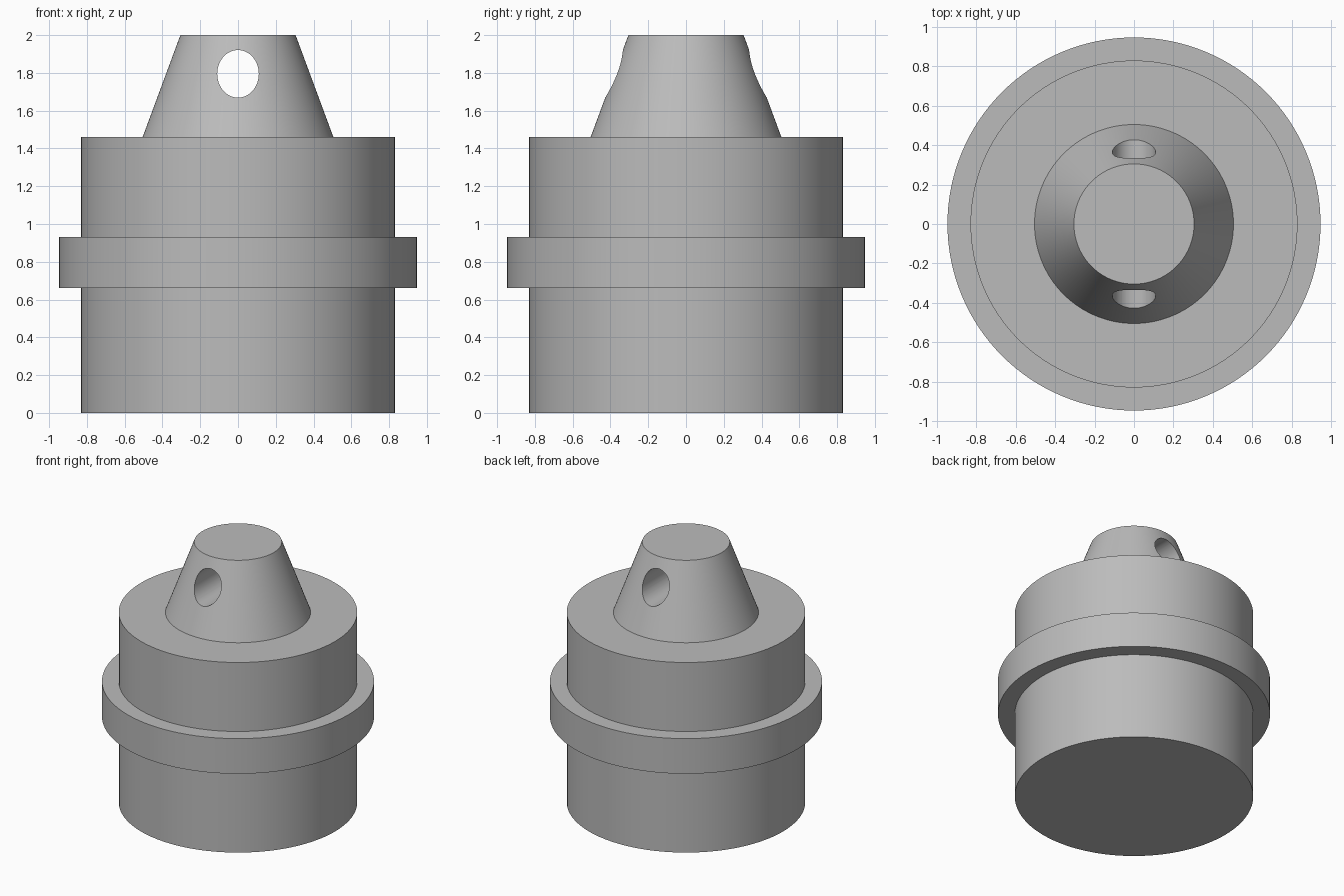
import bpy
import bmesh
import math
from mathutils import Matrix

cube = bpy.data.objects.get("Cube")
if cube:
    bpy.data.objects.remove(cube, do_unlink=True)

SEGMENTS = 128

grey = bpy.data.materials.new("plain grey")
grey.use_nodes = True
grey.diffuse_color = (0.5, 0.5, 0.5, 1)
grey.node_tree.nodes["Principled BSDF"].inputs["Base Color"].default_value = grey.diffuse_color


def make_object(name, bm):
    bmesh.ops.recalc_face_normals(bm, faces=bm.faces)
    mesh = bpy.data.meshes.new(name)
    bm.to_mesh(mesh)
    bm.free()
    mesh.materials.append(grey)
    obj = bpy.data.objects.new(name, mesh)
    bpy.context.collection.objects.link(obj)
    return obj


def lathe(name, profile):
    """Turn (radius, height) points into a closed solid with flat caps."""
    bm = bmesh.new()
    rings = []
    for radius, z in profile:
        angles = [2 * math.pi * i / SEGMENTS for i in range(SEGMENTS)]
        rings.append([bm.verts.new((radius * math.cos(a), radius * math.sin(a), z)) for a in angles])
    for low, high in zip(rings, rings[1:]):
        for i in range(SEGMENTS):
            j = (i + 1) % SEGMENTS
            bm.faces.new((low[i], low[j], high[j], high[i]))
    bm.faces.new(rings[0])
    bm.faces.new(rings[-1])
    return make_object(name, bm)


# Turned body: base, collar, shoulder and tapered neck
body = lathe("body", [
    (0.83, 0), (0.83, 0.66), (0.947, 0.66), (0.947, 0.93),
    (0.83, 0.93), (0.83, 1.46), (0.505, 1.46), (0.305, 2),
])

# Oval hole from front to back through the neck
bm = bmesh.new()
bmesh.ops.create_cone(
    bm, cap_ends=True, segments=64, radius1=1, radius2=1, depth=2,
    matrix=Matrix.Translation((0, 0, 1.795))
    @ Matrix.Diagonal((0.11, 1, 0.126, 1))
    @ Matrix.Rotation(math.pi / 2, 4, "X"))
cutter = make_object("hole_cutter", bm)

hole = body.modifiers.new("hole", "BOOLEAN")
hole.operation = "DIFFERENCE"
hole.solver = "EXACT"
hole.object = cutter

# Apply the cut, then smooth the round walls
bpy.context.view_layer.update()
cut_mesh = bpy.data.meshes.new_from_object(body.evaluated_get(bpy.context.evaluated_depsgraph_get()))
body.modifiers.clear()
body.data = cut_mesh
bpy.data.objects.remove(cutter, do_unlink=True)

bpy.ops.object.select_all(action="DESELECT")
body.select_set(True)
bpy.context.view_layer.objects.active = body
bpy.ops.object.shade_smooth_by_angle(angle=math.radians(20))
